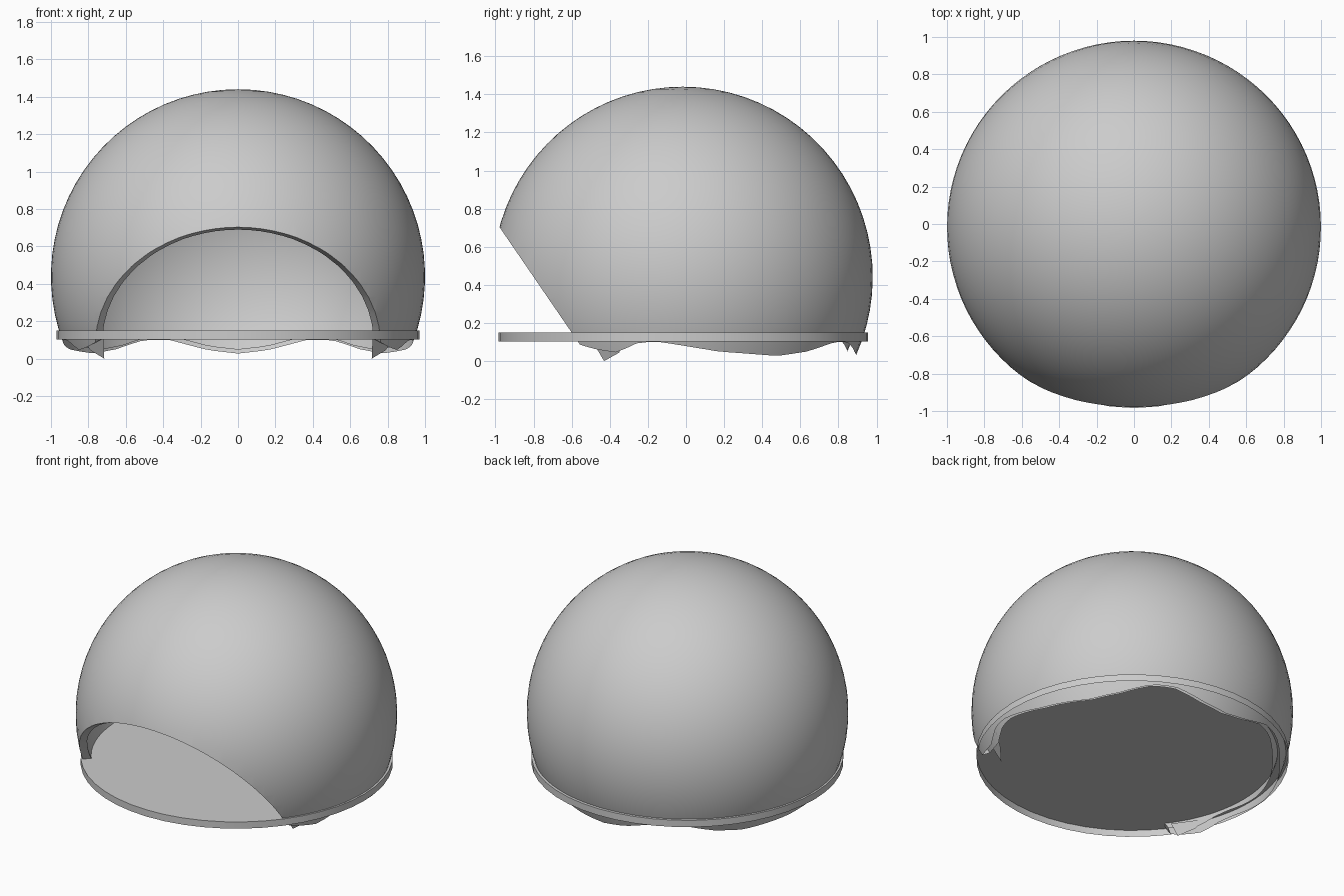
import bpy, bmesh
from math import sin, cos, asin, pi, radians
from mathutils import Vector

cube = bpy.data.objects.get("Cube")
if cube:
    bpy.data.objects.remove(cube)

CENTRE = Vector((0, -0.017, 0.44))
RX, RY, RZ = 1.0, 0.997, 1.0
COLS, ROWS = 96, 24

grey = bpy.data.materials.new("plain_grey")
grey.use_nodes = True
colour = (0.6, 0.6, 0.6, 1)
grey.diffuse_color = colour
grey.node_tree.nodes["Principled BSDF"].inputs["Base Color"].default_value = colour


def make_object(name, bm):
    mesh = bpy.data.meshes.new(name)
    bmesh.ops.recalc_face_normals(bm, faces=bm.faces)
    bm.to_mesh(mesh)
    bm.free()
    obj = bpy.data.objects.new(name, mesh)
    bpy.context.collection.objects.link(obj)
    mesh.materials.append(grey)
    bpy.ops.object.select_all(action='DESELECT')
    obj.select_set(True)
    bpy.context.view_layer.objects.active = obj
    bpy.ops.object.shade_smooth_by_angle(angle=radians(35))


# Scalloped hem: angle away from the back, and height of the lower edge
HEM = [(0, .027), (10, .045), (23, .1), (32, .1), (45, .05), (57, .027),
       (78, .05), (97, .1), (104, .1), (112, .045), (119, .06),
       (124, .08), (128, .1), (180, .1)]


def hem_height(angle):
    for (a0, z0), (a1, z1) in zip(HEM, HEM[1:]):
        if angle <= a1:
            return z0 + (z1 - z0) * (angle - a0) / (a1 - a0)
    return HEM[-1][1]


# Outer dome surface: columns run from the hem up to the crown
bm = bmesh.new()
crown = bm.verts.new(CENTRE + Vector((0, 0, RZ)))
columns = []
for i in range(COLS):
    turn = 360 * i / COLS
    low = asin((hem_height(min(turn, 360 - turn)) - CENTRE.z) / RZ)
    t = radians(turn)
    column = []
    for j in range(ROWS):
        e = low + (pi / 2 - low) * j / ROWS
        offset = Vector((RX * sin(t) * cos(e), RY * cos(t) * cos(e), RZ * sin(e)))
        column.append(bm.verts.new(CENTRE + offset))
    columns.append(column)
for i in range(COLS):
    a, b = columns[i], columns[(i + 1) % COLS]
    for j in range(ROWS - 1):
        bm.faces.new((a[j], b[j], b[j + 1], a[j + 1]))
    bm.faces.new((a[-1], b[-1], crown))

# Slanted front opening
cut = bmesh.ops.bisect_plane(bm, geom=bm.verts[:] + bm.edges[:] + bm.faces[:],
                             plane_co=(0, -0.6, 0.15), plane_no=(0, -0.555, -0.38),
                             clear_outer=True)
rim = [g for g in cut["geom_cut"] if isinstance(g, bmesh.types.BMEdge)]

# Inner lining, joined to the outside only around the front opening
outer = bm.verts[:]
inner = {v: None for v in outer}
faces = bm.faces[:]
for v in outer:
    inner[v] = bm.verts.new(CENTRE + (v.co - CENTRE) * 0.95)
for f in faces:
    bm.faces.new([inner[v] for v in reversed(f.verts)])
for e in rim:
    a, b = e.verts
    bm.faces.new((a, b, inner[b], inner[a]))
make_object("dome_shell", bm)

# Base plate: flat top with a shallow skirt, open underneath
bm = bmesh.new()
bmesh.ops.create_cone(bm, cap_ends=True, segments=48, radius1=0.97,
                      radius2=0.97, depth=0.046)
bmesh.ops.translate(bm, verts=bm.verts, vec=(0, -0.014, 0.126))
underside = [f for f in bm.faces if f.calc_center_median().z < 0.11]
bmesh.ops.delete(bm, geom=underside, context='FACES_ONLY')
make_object("base_plate", bm)

# Small pointed tabs at the front corners of the lining
for side, name in ((1, "left_tab"), (-1, "right_tab")):
    bm = bmesh.new()
    corners = [(.72, -.5, .12), (.715, -.43, 0), (.79, -.35, .045), (.84, -.33, .12)]
    bm.faces.new([bm.verts.new((side * x, y, z)) for x, y, z in corners])
    make_object(name, bm)
